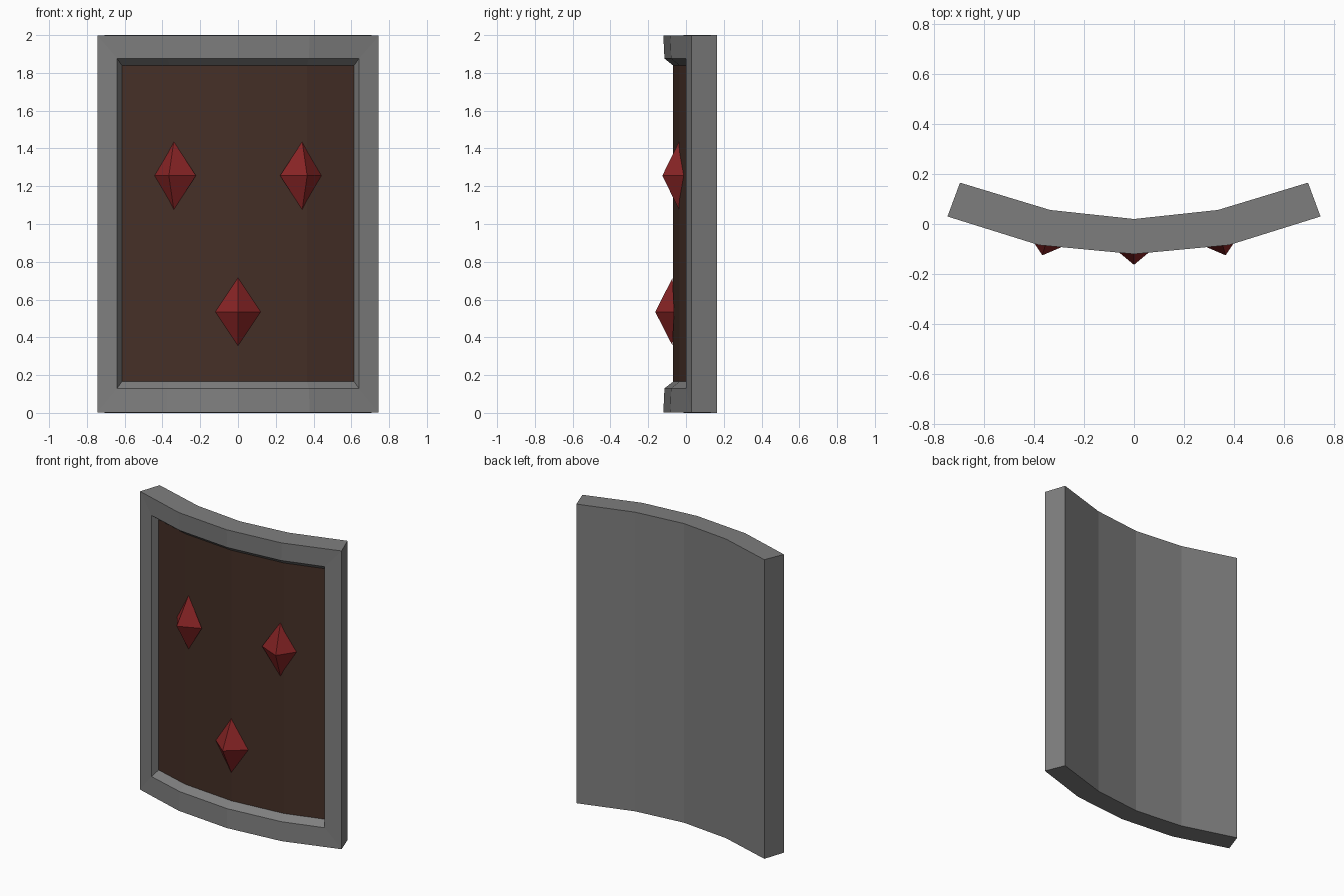
import bpy, bmesh, math
from mathutils import Matrix

if "Cube" in bpy.data.objects:
    bpy.data.objects.remove(bpy.data.objects["Cube"])


def material(name, rgb):
    m = bpy.data.materials.new(name)
    m.diffuse_color = (*rgb, 1)
    m.use_nodes = True
    m.node_tree.nodes["Principled BSDF"].inputs["Base Color"].default_value = m.diffuse_color
    return m


GREY = material("steel grey", (0.21, 0.21, 0.21))
BROWN = material("dark brown", (0.060, 0.029, 0.020))
RED = material("deep red", (0.25, 0.018, 0.019))


def finish(name, bm, mat):
    bmesh.ops.recalc_face_normals(bm, faces=bm.faces)
    me = bpy.data.meshes.new(name)
    bm.to_mesh(me)
    bm.free()
    me.materials.append(mat)
    ob = bpy.data.objects.new(name, me)
    bpy.context.collection.objects.link(ob)
    return ob


def ring(bm, half, z0, z1):
    """Closed curved outline: bottom left to right, then top right to left."""
    curve = [(-x, y) for x, y in reversed(half[1:])] + half
    pts = [(x, y, z0) for x, y in curve] + [(x, y, z1) for x, y in reversed(curve)]
    return [bm.verts.new(p) for p in pts]


def bridge(bm, a, b):
    n = len(a)
    for i in range(n):
        j = (i + 1) % n
        bm.faces.new((a[i], a[j], b[j], b[i]))


def cap(bm, r):
    for i in range(4):
        bm.faces.new((r[i], r[i + 1], r[8 - i], r[9 - i]))


# half curves (centre to right edge), seen from above
BACK = [(0, 0.02), (0.335, 0.056), (0.695, 0.165)]
FRONT = [(0, -0.12), (0.38, -0.084), (0.745, 0.03)]
RIM = [(0, -0.114), (0.375, -0.079), (0.64, 0.0)]
PANEL = [(0, -0.069), (0.365, -0.035), (0.615, 0.04)]
PANEL_Z = (0.165, 1.84)

# curved frame with back and sloped inner lip
bm = bmesh.new()
rings = [ring(bm, BACK, 0, 2), ring(bm, FRONT, 0.003, 1.997),
         ring(bm, RIM, 0.13, 1.876), ring(bm, PANEL, *PANEL_Z)]
for a, b in zip(rings, rings[1:]):
    bridge(bm, a, b)
cap(bm, rings[0])
finish("shield_frame", bm, GREY)

# recessed panel
bm = bmesh.new()
cap(bm, ring(bm, PANEL, *PANEL_Z))
panel = finish("shield_panel", bm, BROWN)
if panel.data.polygons[0].normal.y > 0:
    panel.data.flip_normals()


# diamond studs, each a four-sided pyramid pointing out of the panel
def stud(name, x, y, z, angle):
    bm = bmesh.new()
    base = [bm.verts.new(p) for p in
            [(-0.12, 0.008, 0), (0, 0, -0.18), (0.12, 0.008, 0), (0, 0, 0.18)]]
    tip = bm.verts.new((0, -0.092, 0))
    for i in range(4):
        bm.faces.new((base[i], base[(i + 1) % 4], tip))
    bm.faces.new(base)
    ob = finish(name, bm, RED)
    ob.matrix_world = Matrix.Translation((x, y, z)) @ Matrix.Rotation(angle, 4, 'Z')


stud("lower_stud", 0, -0.071, 0.535, 0)
for side, label in ((-1, "left"), (1, "right")):
    stud(label + "_upper_stud", side * 0.34, -0.037, 1.256, side * math.radians(16.5))
